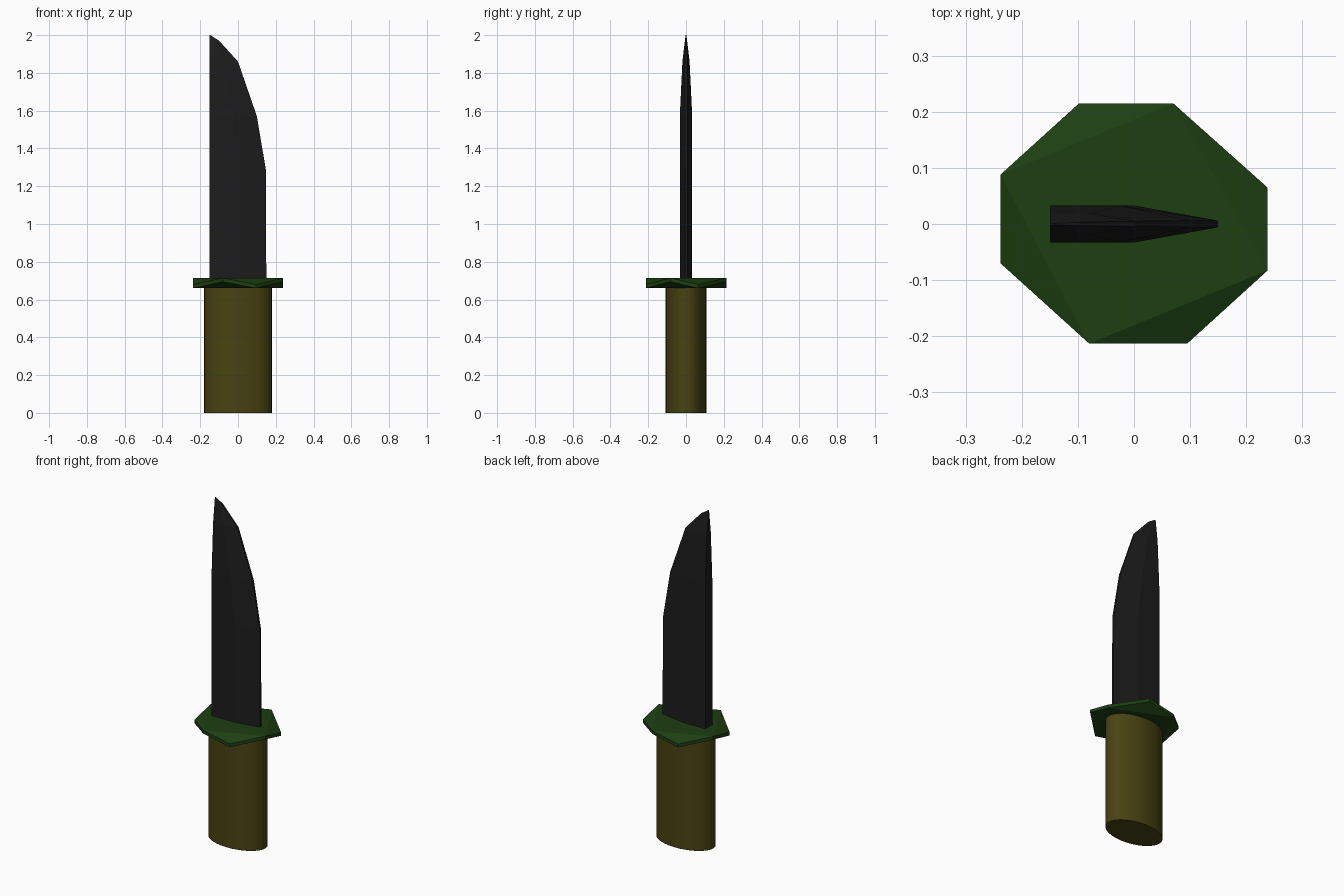
import bpy, bmesh

if "Cube" in bpy.data.objects:
    bpy.data.objects.remove(bpy.data.objects["Cube"])


def material(name, rgb):
    m = bpy.data.materials.new(name)
    m.diffuse_color = (*rgb, 1)
    m.use_nodes = True
    m.node_tree.nodes["Principled BSDF"].inputs["Base Color"].default_value = m.diffuse_color
    return m


def finish(bm, name, mat):
    bmesh.ops.recalc_face_normals(bm, faces=bm.faces)
    mesh = bpy.data.meshes.new(name)
    bm.to_mesh(mesh)
    bm.free()
    mesh.materials.append(mat)
    obj = bpy.data.objects.new(name, mesh)
    bpy.context.collection.objects.link(obj)
    return obj


black = material("dark_steel", (0.012, 0.012, 0.012))
green = material("dark_green", (0.012, 0.05, 0.006))
olive = material("olive", (0.065, 0.055, 0.006))

# Handle: oval cylinder
bpy.ops.mesh.primitive_cylinder_add(vertices=32, radius=1, depth=0.66, location=(0, 0, 0.33))
handle = bpy.context.object
handle.name = "handle"
handle.scale = (0.18, 0.108, 1)
bpy.ops.object.transform_apply(location=True, rotation=False, scale=True)
bpy.ops.object.shade_smooth_by_angle()
handle.data.materials.append(olive)

# Guard: octagonal plate whose corners alternate high and low
high = [(0.07, 0.215), (0.238, -0.083), (-0.08, -0.213), (-0.238, 0.088)]
low = [(-0.098, 0.215), (0.238, 0.065), (0.095, -0.213), (-0.238, -0.07)]
bm = bmesh.new()
for corners, levels in ((high, (0.695, 0.714)), (low, (0.66, 0.68))):
    for x, y in corners:
        for z in levels:
            bm.verts.new((x, y, z))
bmesh.ops.convex_hull(bm, input=bm.verts)
finish(bm, "guard", green)

# Blade: cross-sections as height, bevel line x, edge x, half thickness, half edge
spine = -0.15
sections = [
    (0.705, 0.0, 0.15, 0.033, 0.006),
    (1.29, 0.0, 0.147, 0.033, 0.006),
    (1.57, -0.025, 0.10, 0.033, 0.006),
    (1.86, -0.08, 0.0, 0.019, 0.005),
    (1.97, -0.125, -0.10, 0.006, 0.003),
    (2.0, -0.148, -0.146, 0.002, 0.001),
]
bm = bmesh.new()
rings = []
for z, mid, edge, t, e in sections:
    outline = [(spine, -t), (mid, -t), (edge, -e), (edge, e), (mid, t), (spine, t)]
    rings.append([bm.verts.new((x, y, z)) for x, y in outline])
for a, b in zip(rings, rings[1:]):
    for i in range(6):
        j = (i + 1) % 6
        bm.faces.new((a[i], a[j], b[j], b[i]))
bm.faces.new(rings[0])
bm.faces.new(rings[-1])
finish(bm, "blade", black)
